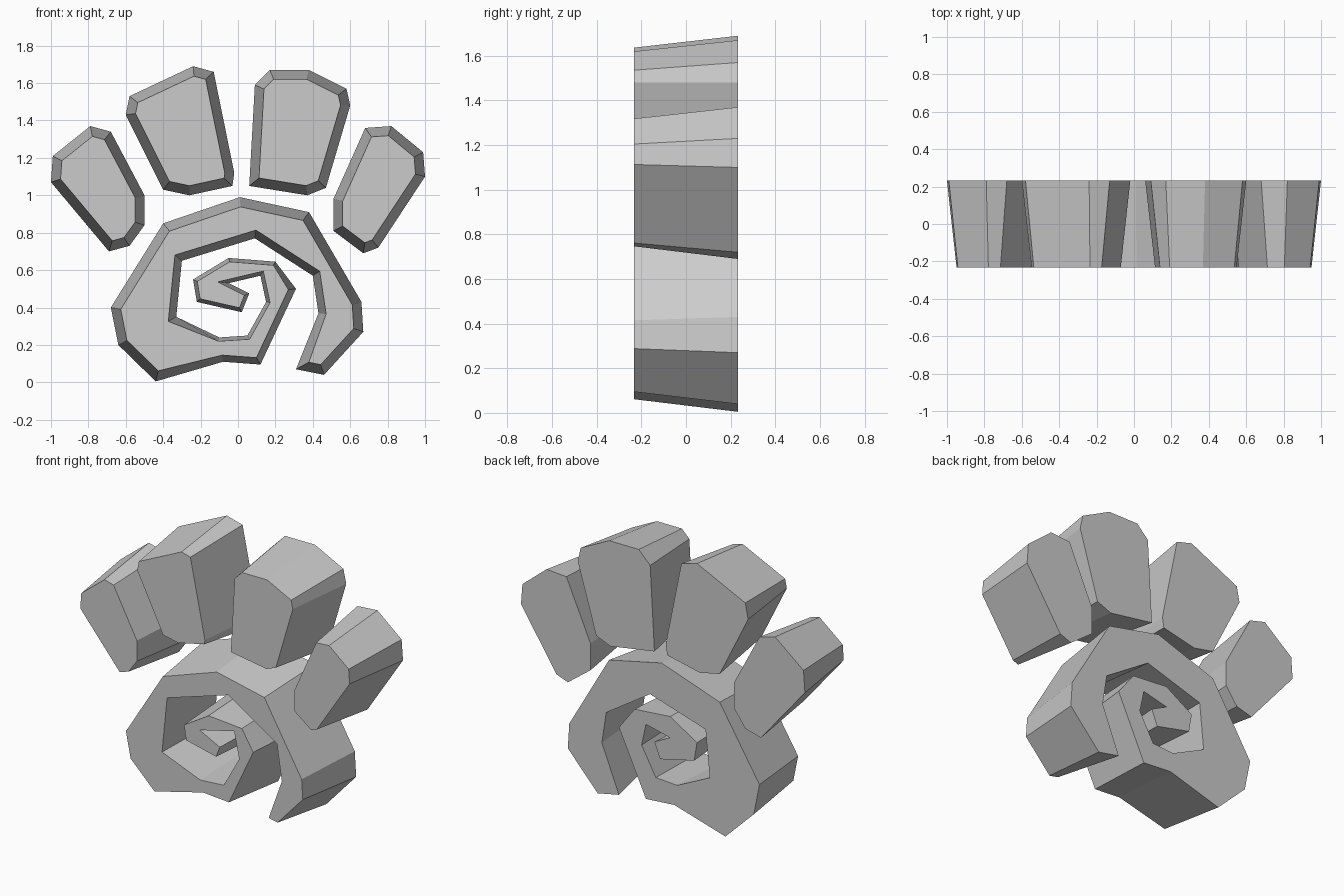
import bpy
import bmesh
from mathutils import Vector

cube = bpy.data.objects.get("Cube")
if cube:
    bpy.data.objects.remove(cube, do_unlink=True)

HALF_DEPTH = 0.232

stone = bpy.data.materials.new("stone_grey")
stone.use_nodes = True
colour = (0.6, 0.6, 0.6, 1)
stone.diffuse_color = colour
stone.node_tree.nodes["Principled BSDF"].inputs["Base Color"].default_value = colour


def inset_outline(points, insets):
    """Move each corner of a clockwise outline inwards along its mitre."""
    result = []
    for i, p in enumerate(points):
        before = (p - points[i - 1]).normalized()
        after = (points[(i + 1) % len(points)] - p).normalized()
        n1 = Vector((before.y, -before.x))
        n2 = Vector((after.y, -after.x))
        result.append(p + (n1 + n2) * insets[i] / (1 + n1.dot(n2)))
    return result


def tapered_block(name, outline, insets):
    """Extrude an x-z outline from the back to a smaller front face."""
    back = [Vector(p) for p in outline]
    front = inset_outline(back, insets)
    bm = bmesh.new()
    vb = [bm.verts.new((p.x, HALF_DEPTH, p.y)) for p in back]
    vf = [bm.verts.new((p.x, -HALF_DEPTH, p.y)) for p in front]
    bm.faces.new(vb)
    bm.faces.new(vf)
    for i in range(len(vb)):
        j = (i + 1) % len(vb)
        bm.faces.new((vb[i], vb[j], vf[j], vf[i]))
    bmesh.ops.recalc_face_normals(bm, faces=bm.faces[:])
    mesh = bpy.data.meshes.new(name)
    bm.to_mesh(mesh)
    bm.free()
    mesh.materials.append(stone)
    obj = bpy.data.objects.new(name, mesh)
    bpy.context.collection.objects.link(obj)


# Four toes
toes = {
    "outer_toe_right": [(-.79, 1.37), (-.68, 1.34), (-.5, 1), (-.5, .84),
                        (-.58, .73), (-.69, .7), (-1, 1.07), (-.99, 1.21)],
    "inner_toe_right": [(-.24, 1.69), (-.13, 1.66), (-.02, 1.12), (-.03, 1.05),
                        (-.26, 1), (-.4, 1.03), (-.6, 1.43), (-.58, 1.53)],
    "inner_toe_left": [(.09, 1.59), (.17, 1.67), (.38, 1.67), (.58, 1.57),
                       (.6, 1.48), (.47, 1.04), (.37, 1), (.06, 1.05)],
    "outer_toe_left": [(.68, 1.36), (.82, 1.37), (.99, 1.23), (1, 1.1),
                       (.75, .72), (.67, .69), (.51, .81), (.51, .98)],
}
for toe_name, toe_outline in toes.items():
    tapered_block(toe_name, toe_outline, [0.05] * len(toe_outline))

# Spiral pad: outer rim, inner side of the coil, outer side of the coil
rim = [(-.44, .005), (-.64, .2), (-.68, .4), (-.4, .85), (.01, .99),
       (.38, .91), (.66, .43), (.67, .27), (.46, .04), (.31, .07)]
channel = [(.43, .37), (.4, .57), (.09, .77), (-.3, .65), (-.33, .35)]
coil_inside = [(-.1, .24), (.05, .25), (.15, .43), (.12, .57), (-.05, .53)]
coil_outside = [(.06, .475), (.02, .375), (-.22, .43), (-.24, .55),
                (-.05, .665), (.2, .645)]
arm_root = [(.31, .5), (.12, .095), (-.08, .11)]
sections = [(rim, .05), (channel, .04), (coil_inside, .02),
            (coil_outside, .02), (arm_root, .035)]
tapered_block("spiral_pad",
              [p for part, _ in sections for p in part],
              [inset for part, inset in sections for _ in part])
